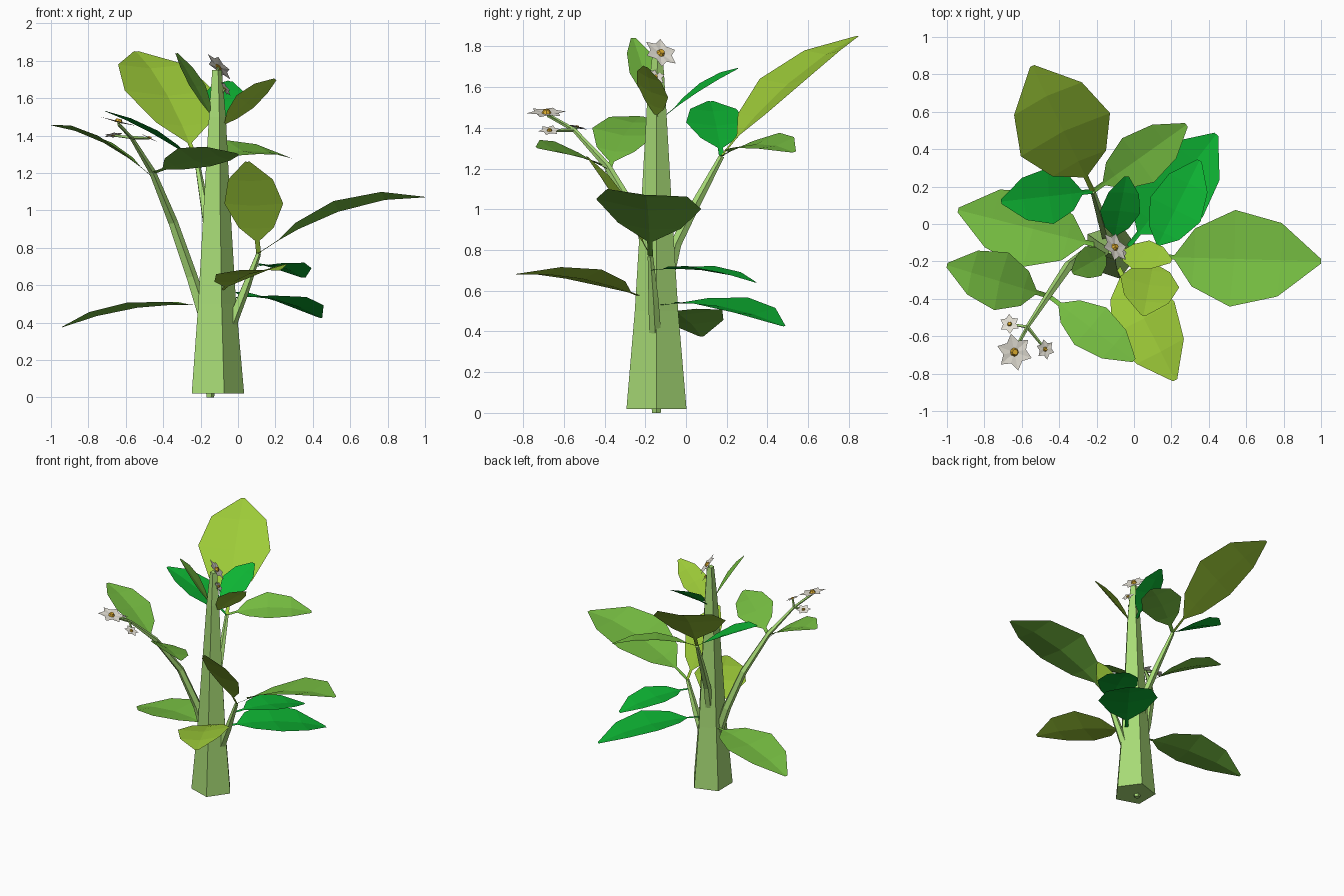
import bpy, bmesh, math
from mathutils import Matrix, Vector

cube = bpy.data.objects.get("Cube")
if cube:
    bpy.data.objects.remove(cube, do_unlink=True)


def material(name, r, g, b):
    m = bpy.data.materials.new(name)
    m.use_nodes = True
    m.diffuse_color = (r, g, b, 1)
    m.node_tree.nodes["Principled BSDF"].inputs["Base Color"].default_value = (r, g, b, 1)
    return m


STEM = material("stem_green", .39, .71, .18)
GREEN = material("leaf_green", .18, .51, .053)
LIME = material("leaf_lime", .34, .60, .04)
EMERALD = material("leaf_emerald", .004, .45, .033)
WHITE = material("petal_white", .78, .75, .67)
YELLOW = material("flower_yellow", .75, .43, .03)


def finish(name, bm, *mats):
    mesh = bpy.data.meshes.new(name)
    bm.to_mesh(mesh)
    bm.free()
    for m in mats:
        mesh.materials.append(m)
    obj = bpy.data.objects.new(name, mesh)
    bpy.context.scene.collection.objects.link(obj)
    return obj


def tube(name, points, radii, sides=5):
    """Faceted tapering tube through the points."""
    pts = [Vector(p) for p in points]
    bm = bmesh.new()
    rings = []
    for i, p in enumerate(pts):
        d = (pts[min(i + 1, len(pts) - 1)] - pts[max(i - 1, 0)]).normalized()
        u = (Vector((1, 0, 0)) - d * d.x).normalized()
        v = d.cross(u)
        angles = [math.tau * k / sides for k in range(sides)]
        rings.append([bm.verts.new(p + (u * math.cos(a) + v * math.sin(a)) * radii[i])
                      for a in angles])
    for a, b in zip(rings, rings[1:]):
        for k in range(sides):
            n = (k + 1) % sides
            bm.faces.new((a[k], a[n], b[n], b[k]))
    bm.faces.new(rings[0][::-1])
    bm.faces.new(rings[-1])
    finish(name, bm, STEM)


# Position along the leaf and share of the half width
LEAF = [(0, 0), (.12, 0), (.24, .6), (.48, 1), (.76, .76), (1, 0)]


def leaf(name, base, tip, half, arch, roll, mat):
    """Arched leaf folded along its midrib, rolled about its axis, with a narrow stalk."""
    base, tip = Vector(base), Vector(tip)
    axis = (tip - base).normalized()
    side = axis.cross(Vector((0, 0, 1))).normalized()
    side = side * math.cos(roll) + side.cross(axis) * math.sin(roll)
    up = side.cross(axis)
    bm = bmesh.new()
    rows = []
    for t, w in LEAF:
        mid = base.lerp(tip, t) + Vector((0, 0, arch * 4 * t * (1 - t)))
        w = max(w * half, .013)
        edge = up * w * .13
        rows.append([bm.verts.new(mid + o) for o in
                     (edge - side * w, Vector((0, 0, 0)), edge + side * w)])
    for a, b in zip(rows, rows[1:]):
        for k in range(2):
            bm.faces.new((a[k], b[k], b[k + 1], a[k + 1]))
    bm.normal_update()
    if sum(f.normal.dot(up) for f in bm.faces) < 0:
        bmesh.ops.reverse_faces(bm, faces=bm.faces)
    finish(name, bm, mat)


def flower(name, centre, normal, r):
    """Six broad pointed petals around a small raised centre."""
    bm = bmesh.new()
    for k in range(6):
        a = math.tau * k / 6 + .2

        def point(dist, across, z):
            return bm.verts.new((r * (dist * math.cos(a) - across * math.sin(a)),
                                 r * (dist * math.sin(a) + across * math.cos(a)), r * z))
        root, tip, mid = point(0, 0, 0), point(1, 0, .06), point(.55, 0, .03)
        left, right = point(.55, .32, .07), point(.55, -.32, .07)
        for f in ((root, mid, left), (mid, tip, left), (root, right, mid), (right, tip, mid)):
            bm.faces.new(f)
    petals = len(bm.faces)
    bmesh.ops.create_cone(bm, cap_ends=True, segments=8, radius1=r * .24, radius2=r * .15,
                          depth=r * .2, matrix=Matrix.Translation((0, 0, r * .1)))
    bm.faces.ensure_lookup_table()
    for f in bm.faces[petals:]:
        f.material_index = 1
    obj = finish(name, bm, WHITE, YELLOW)
    obj.location = centre
    obj.rotation_mode = 'QUATERNION'
    obj.rotation_quaternion = Vector(normal).to_track_quat('Z', 'Y')


# Main stem with a root nub
tube("main_stem",
     [(-.122, -.145, .02), (-.122, -.145, .5), (-.12, -.145, 1), (-.115, -.145, 1.5), (-.115, -.14, 1.75)],
     [.155, .112, .08, .05, .028])
tube("root_nub", [(-.15, -.145, 0), (-.15, -.145, .03)], [.022, .026])

# Side branches
fork = (-.46, -.385, 1.21)
spray = (-.57, -.55, 1.39)
tube("flower_branch",
     [(-.17, -.14, .4), (-.25, -.155, .65), (-.35, -.225, .94), fork, spray, (-.64, -.68, 1.46)],
     [.038, .032, .027, .019, .011, .007])
back_tip = Vector((-.22, .175, 1.26))
tube("back_branch", [(-.13, -.13, .5), (-.15, -.05, .83), (-.18, .05, 1.03), back_tip],
     [.036, .029, .024, .014])
right_tip = Vector((.11, -.175, .77))
tube("right_branch", [(-.05, -.15, .36), (.03, -.16, .56), right_tip], [.032, .026, .014])

# Leaves on the right branch
leaf("right_long_leaf", right_tip, (1, -.2, 1.07), .26, .08, .1, GREEN)
leaf("right_back_leaf", (.1, -.17, .7), (.35, .34, .64), .15, .03, 0, EMERALD)
leaf("right_upright_leaf", right_tip, (.05, -.49, 1.26), .16, .02, 0, LIME)

# Leaves on the back branch
leaf("back_large_leaf", back_tip, (-.545, .845, 1.85), .265, .07, 0, LIME)
leaf("back_right_leaf", back_tip, (.28, .53, 1.28), .15, .05, -.25, GREEN)
leaf("back_left_leaf", back_tip, (-.71, .12, 1.53), .15, .02, 0, EMERALD)

# Leaves on the flower branch
leaf("branch_outer_leaf", (-.46, -.385, 1.18), (-1, -.22, 1.455), .16, .05, -.13, GREEN)
leaf("branch_inner_leaf", (-.45, -.39, 1.2), (0, -.73, 1.3), .14, .02, .36, GREEN)

# Leaves on the main stem
leaf("low_left_leaf", (-.17, -.12, .49), (-.94, .075, .375), .21, .045, 0, GREEN)
leaf("low_front_leaf", (-.1, -.2, .56), (.22, -.835, .68), .19, .04, -.12, LIME)
leaf("low_back_leaf", (-.03, -.12, .53), (.44, .48, .425), .215, .045, -.07, EMERALD)
leaf("top_back_leaf", (-.11, -.1, 1.46), (-.04, .255, 1.69), .11, .015, -.25, EMERALD)
leaf("top_right_leaf", (-.1, -.145, 1.43), (.2, -.2, 1.7), .095, .015, .5, LIME)
leaf("top_left_leaf", (-.13, -.15, 1.48), (-.33, -.26, 1.84), .09, .01, 0, GREEN)

# Flowers and their stalks
for name, start, centre, normal, r in [
        ("top_flower", (-.115, -.14, 1.72), (-.105, -.125, 1.765), (.65, .4, .6), .09),
        ("top_small_flower", (-.115, -.14, 1.58), (-.07, -.15, 1.65), (.75, .3, .5), .05),
        ("spray_flower", spray, (-.64, -.685, 1.47), (.25, 0, 1), .1),
        ("spray_left_flower", spray, (-.665, -.535, 1.4), (-.1, .25, 1), .055),
        ("spray_right_flower", spray, (-.475, -.67, 1.385), (.45, 0, .9), .055)]:
    flower(name, centre, normal, r)
    tube(name + "_stalk", [start, centre], [.01, .006], 4)
